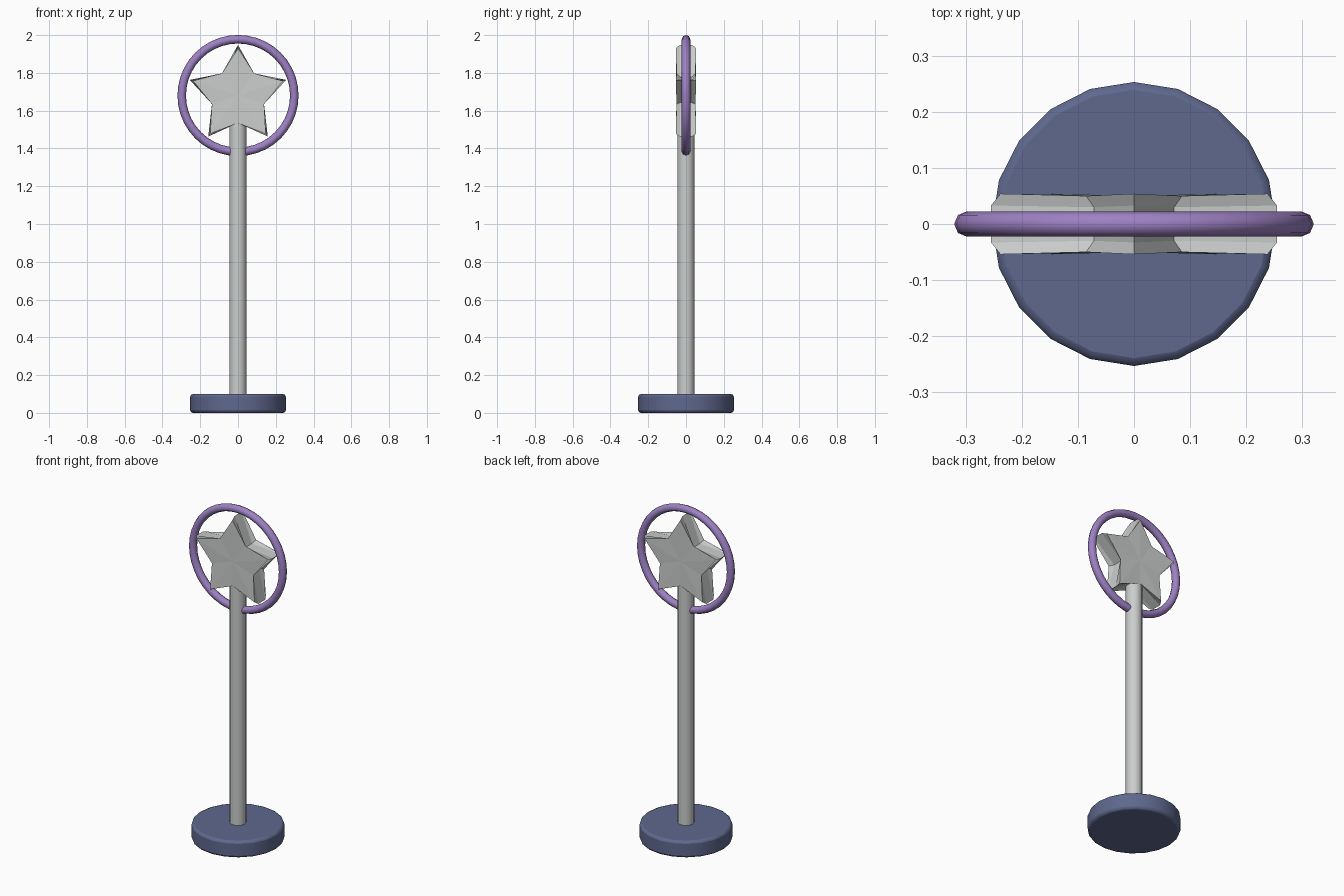
import bpy, bmesh, math
from mathutils import Matrix

cube = bpy.data.objects.get("Cube")
if cube:
    bpy.data.objects.remove(cube)

CENTRE_Z = 1.68


def material(name, rgb):
    m = bpy.data.materials.new(name)
    m.use_nodes = True
    m.diffuse_color = (*rgb, 1)
    m.node_tree.nodes["Principled BSDF"].inputs["Base Color"].default_value = (*rgb, 1)
    return m


slate = material("slate blue", (0.115, 0.14, 0.27))
grey = material("light grey", (0.6, 0.61, 0.61))
purple = material("soft purple", (0.34, 0.22, 0.55))


def finish(obj, name, mat, angle=None):
    obj.name = name
    obj.data.materials.clear()
    obj.data.materials.append(mat)
    if angle:
        bpy.ops.object.shade_smooth_by_angle(angle=math.radians(angle))


def cylinder(name, sides, radius, bottom, top, mat, bevel=0):
    bpy.ops.mesh.primitive_cylinder_add(vertices=sides, radius=radius, depth=top - bottom,
                                        location=(0, 0, (bottom + top) / 2))
    obj = bpy.context.object
    finish(obj, name, mat, 40)
    if bevel:
        mod = obj.modifiers.new("soft rim", "BEVEL")
        mod.width = bevel
        mod.segments = 2
    return obj


# Round foot and upright pole
cylinder("base", 20, 0.253, 0, 0.1, slate, 0.014)
cylinder("pole", 20, 0.045, 0.09, 1.54, grey)

# Upright ring around the star
bpy.ops.mesh.primitive_torus_add(major_segments=40, minor_segments=8, major_radius=0.298,
                                 minor_radius=0.0225, location=(0, 0, CENTRE_Z),
                                 rotation=(math.pi / 2, 0, 0))
finish(bpy.context.object, "ring", purple, 50)

# Five-pointed star: thick rim, drawn in at the points towards both caps
LAYERS = [  # tip radius, tip depth, notch radius, notch depth
    (0.25, -0.054, 0.145, -0.05),
    (0.268, -0.033, 0.122, -0.03),
    (0.268, 0.033, 0.122, 0.03),
    (0.25, 0.054, 0.145, 0.05),
]
bm = bmesh.new()
loops = []
for tip_r, tip_y, notch_r, notch_y in LAYERS:
    loop = []
    for i in range(10):
        a = math.pi / 2 + i * math.pi / 5
        r, y = (notch_r, notch_y) if i % 2 else (tip_r, tip_y)
        loop.append(bm.verts.new((r * math.cos(a), y, r * math.sin(a))))
    loops.append(loop)
for low, high in zip(loops, loops[1:]):
    for i in range(10):
        j = (i + 1) % 10
        bm.faces.new((low[i], low[j], high[j], high[i]))
for loop, y in ((loops[0], -0.05), (loops[-1], 0.05)):
    hub = bm.verts.new((0, y, 0))
    for i in range(10):
        bm.faces.new((loop[i], loop[(i + 1) % 10], hub))
bmesh.ops.recalc_face_normals(bm, faces=bm.faces)
bmesh.ops.transform(bm, matrix=Matrix.Translation((0, 0, CENTRE_Z)), verts=bm.verts)
mesh = bpy.data.meshes.new("star")
bm.to_mesh(mesh)
bm.free()
star = bpy.data.objects.new("star", mesh)
bpy.context.collection.objects.link(star)
finish(star, "star", grey)
